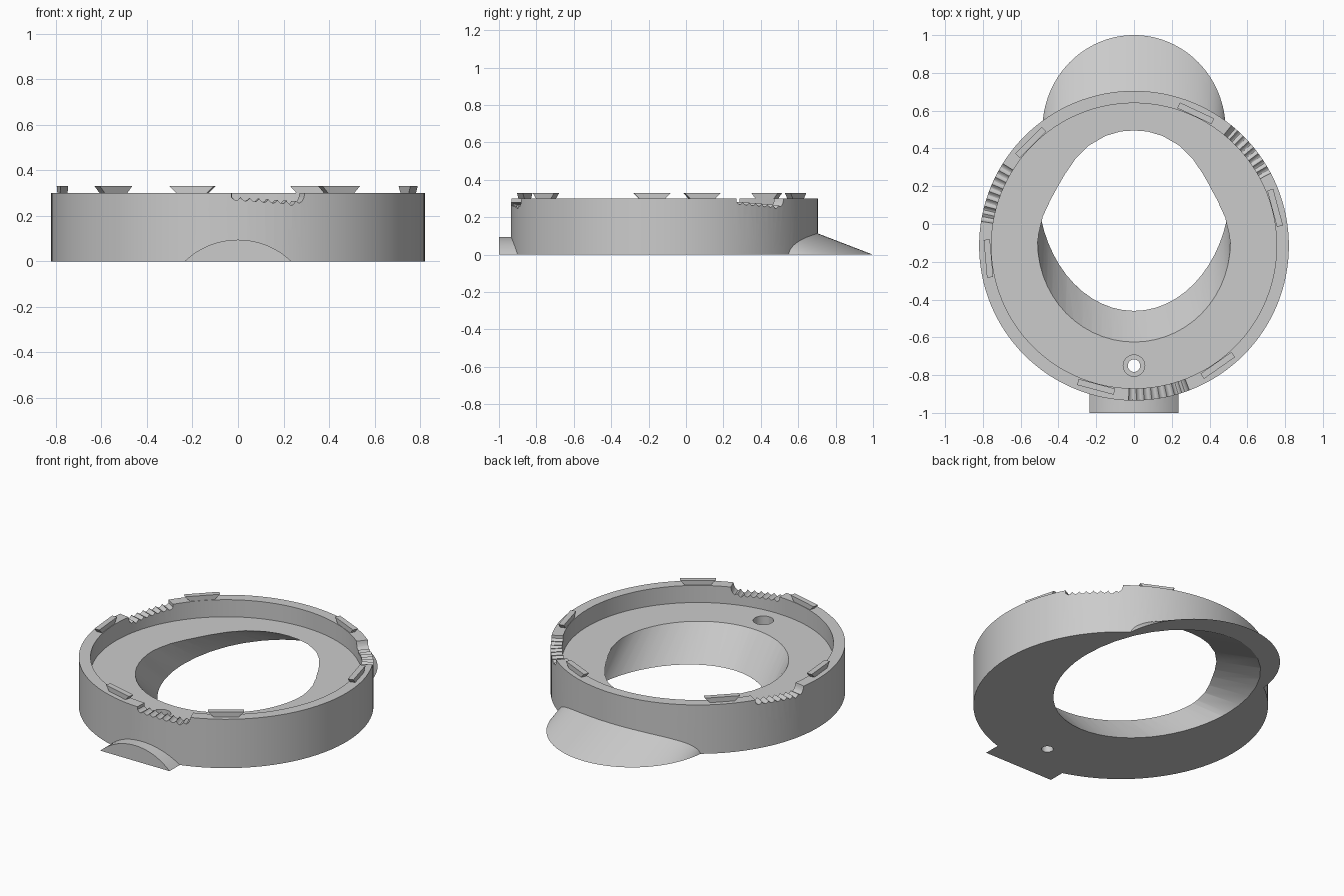
import bpy
import bmesh
from math import sin, cos, pi, radians, sqrt
from mathutils import Matrix, Vector

if "Cube" in bpy.data.objects:
    bpy.data.objects.remove(bpy.data.objects["Cube"])

CY = -0.115                      # ring centre in y
R_OUT, R_IN = 0.82, 0.755
FLOOR, RIM = 0.195, 0.30

grey = bpy.data.materials.new("plain_grey")
grey.use_nodes = True
grey.diffuse_color = (0.6, 0.6, 0.6, 1)
grey.node_tree.nodes["Principled BSDF"].inputs["Base Color"].default_value = (0.6, 0.6, 0.6, 1)


def loft(name, low, high):
    """Solid between two matching closed loops."""
    bm = bmesh.new()
    a = [bm.verts.new(p) for p in low]
    b = [bm.verts.new(p) for p in high]
    n = len(a)
    bm.faces.new(a)
    bm.faces.new(b)
    for i in range(n):
        j = (i + 1) % n
        bm.faces.new((a[i], a[j], b[j], b[i]))
    bmesh.ops.recalc_face_normals(bm, faces=bm.faces)
    mesh = bpy.data.meshes.new(name)
    bm.to_mesh(mesh)
    bm.free()
    mesh.materials.append(grey)
    obj = bpy.data.objects.new(name, mesh)
    bpy.context.collection.objects.link(obj)
    return obj


def ellipse(cy, rx, ry, z, n=128):
    return [Vector((rx * cos(2 * pi * i / n), cy + ry * sin(2 * pi * i / n), z)) for i in range(n)]


def cylinder(name, cy, r, z0, z1, n=128):
    return loft(name, ellipse(cy, r, r, z0, n), ellipse(cy, r, r, z1, n))


def combine(target, tool, operation):
    tool.hide_render = True
    mod = target.modifiers.new(operation.lower(), 'BOOLEAN')
    mod.operation = operation
    mod.solver = 'EXACT'
    mod.object = tool
    bpy.context.view_layer.objects.active = target
    bpy.ops.object.modifier_apply(modifier=mod.name)
    bpy.data.objects.remove(tool)


# Ring body with slanted rear spout and arched front lug
body = cylinder("ring_body", CY, R_OUT, 0, RIM)
slope = 2.6
spout = loft("spout", ellipse(0.5, 0.485, 0.5, 0), ellipse(0.5 - slope * 0.18, 0.485, 0.5, 0.18))
combine(body, spout, 'UNION')

lug_r, lug_top, lug_half = 0.338, 0.095, 0.235
arc = []
for i in range(25):
    x = lug_half * (1 - i / 12)
    arc.append((x, max(0, lug_top - lug_r + sqrt(lug_r ** 2 - x * x))))
lug = loft("lug", [(x, -1, z) for x, z in arc], [(x, -0.8, z) for x, z in arc])
combine(body, lug, 'UNION')

# Shallow recess inside the rim
combine(body, cylinder("recess", CY, R_IN, FLOOR, 0.5), 'DIFFERENCE')

# Slanted opening, narrowing at the back of the floor
back = [(0.505, -0.06), (0.485, 0.03), (0.45, 0.11), (0.405, 0.195), (0.365, 0.265),
        (0.31, 0.345), (0.24, 0.415), (0.15, 0.467), (0.07, 0.49), (0, 0.495)]
half = [(0.51 * sin(pi / 2 * i / 14), -0.1 - 0.525 * cos(pi / 2 * i / 14)) for i in range(15)] + back
loop = half + [(-x, y) for x, y in half[-2:0:-1]]
top = [Vector((x, y, FLOOR)) for x, y in loop]
low = []
for x, y in loop:                # matching points on the larger lower ellipse
    d = Vector((x / 0.51, (y + 0.065) / 0.56)).normalized()
    low.append(Vector((0.51 * d.x, 0.2 + 0.66 * d.y, 0)))
bore = loft("bore", [b + (b - t) * 0.1 for b, t in zip(low, top)],
            [t + (t - b) * 0.1 for b, t in zip(low, top)])
combine(body, bore, 'DIFFERENCE')

# Pin hole with counterbore
combine(body, cylinder("pin_hole", -0.75, 0.033, -0.1, 0.4, 32), 'DIFFERENCE')
combine(body, cylinder("counterbore", -0.75, 0.057, 0.08, 0.4, 32), 'DIFFERENCE')

# Scalloped notches in the rim
N, STEP, SPAN = 7, 6, 23.0
for start in (28, 148, 268):
    prof = [(0, 0.4)]
    for k in range(N):
        last = k == N - 1
        for s in range(STEP + 1):
            u = s / STEP
            z = 0.282 - 0.003 * k - (0.014 if not last else 0.018) * sin(pi * u)
            prof.append(((k + u) * 0.87 / N + 1e-4 * s, z))
    prof += [(0.92, 0.255), (0.96, 0.265), (0.985, 0.28), (1, 0.302), (1, 0.4)]

    def ring_points(r):
        return [(r * cos(radians(start + SPAN * f)), CY + r * sin(radians(start + SPAN * f)), z)
                for f, z in prof]
    combine(body, loft("notch", ring_points(0.7), ring_points(0.9)), 'DIFFERENCE')

# Dovetail tabs standing on the rim
tabs = []
for n, angle in enumerate((15, 65, 135, 185, 255, 305)):
    def plate(length, z):
        h = length / 2
        return [(0.757, -h, z), (0.79, -h, z), (0.79, h, z), (0.757, h, z)]
    tab = loft(f"rim_tab_{n + 1}", plate(0.13, RIM - 0.005), plate(0.2, RIM + 0.03))
    tab.matrix_world = Matrix.Translation((0, CY, 0)) @ Matrix.Rotation(radians(angle), 4, 'Z')
    tabs.append(tab)

# Smooth curved walls, sharp edges
bpy.ops.object.select_all(action='DESELECT')
body.select_set(True)
bpy.context.view_layer.objects.active = body
bpy.ops.object.shade_smooth_by_angle(angle=radians(25))
